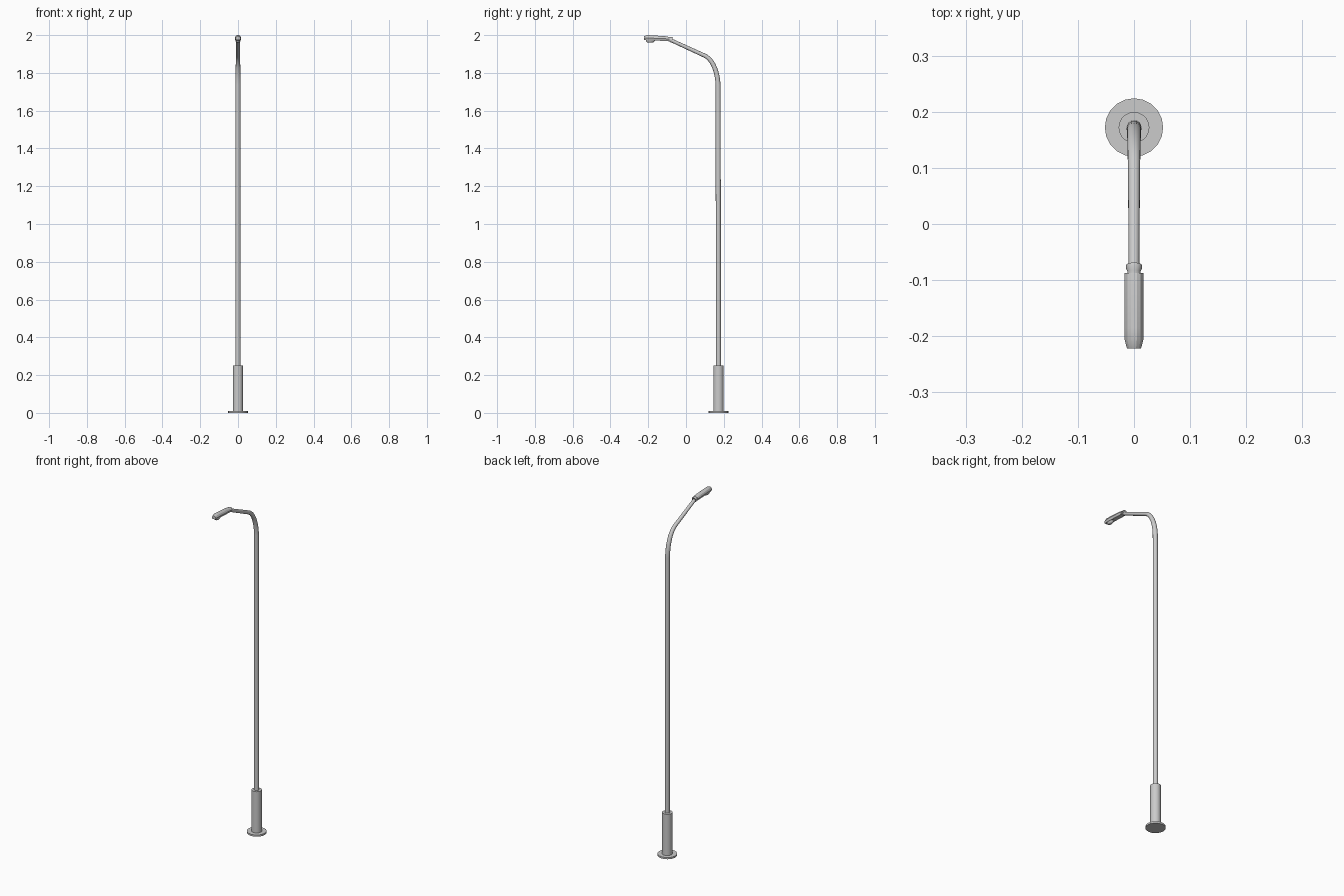
import bpy, bmesh, math
from mathutils import Vector

if "Cube" in bpy.data.objects:
    bpy.data.objects.remove(bpy.data.objects["Cube"])

PY = 0.172  # pole axis in y


def loft(name, rings, angle=35):
    """Skin a list of equal-length closed rings and cap both ends."""
    bm = bmesh.new()
    loops = [[bm.verts.new(p) for p in r] for r in rings]
    n = len(loops[0])
    for a, b in zip(loops, loops[1:]):
        for i in range(n):
            j = (i + 1) % n
            bm.faces.new((a[i], a[j], b[j], b[i]))
    bm.faces.new(loops[0][::-1])
    bm.faces.new(loops[-1])
    bmesh.ops.recalc_face_normals(bm, faces=bm.faces)
    me = bpy.data.meshes.new(name)
    bm.to_mesh(me)
    bm.free()
    ob = bpy.data.objects.new(name, me)
    bpy.context.collection.objects.link(ob)
    bpy.ops.object.select_all(action='DESELECT')
    ob.select_set(True)
    bpy.context.view_layer.objects.active = ob
    bpy.ops.object.shade_smooth_by_angle(angle=math.radians(angle))
    return ob


def tube(name, path, sides=16):
    """Round tube along (y, z, radius) points in the x = 0 plane."""
    rings = []
    for i, (y, z, r) in enumerate(path):
        a, b = path[max(i - 1, 0)], path[min(i + 1, len(path) - 1)]
        t = Vector((0, b[0] - a[0], b[1] - a[1])).normalized()
        u, c = Vector((1, 0, 0)), Vector((0, y, z))
        v = t.cross(u)
        rings.append([c + r * (math.cos(k) * u + math.sin(k) * v)
                      for k in (2 * math.pi * s / sides for s in range(sides))])
    return loft(name, rings)


# Base plate and sleeve
tube("base_plate", [(PY, 0, 0.052), (PY, 0.01, 0.052)], 20)
tube("base_sleeve", [(PY, 0.01, 0.0275), (PY, 0.25, 0.0275)], 20)

# Pole with curved top, running into the straight sloping arm
P0, P1, P2, P3 = [Vector(p) for p in
                  ((0.170, 1.74), (0.165, 1.82), (0.135, 1.878), (0.095, 1.893))]
path = [(PY, 0.245, 0.0135), (0.17, 1.735, 0.0132)]
for i in range(1, 9):
    t = i / 8
    p = P0 * (1-t)**3 + P1 * 3*t*(1-t)**2 + P2 * 3*t*t*(1-t) + P3 * t**3
    path.append((p.x, p.y, 0.0132 - 0.0025 * t))
path.append((-0.082, 1.974, 0.0095))
tube("pole_and_arm", path)

# Flared collar between arm and lamp
tube("lamp_collar", [(-0.074, 1.974, 0.0145), (-0.079, 1.976, 0.0145),
                     (-0.084, 1.977, 0.012), (-0.092, 1.978, 0.012)])

# Lamp housing: faceted section (y, half width, seam z, top z, bottom z)
stations = [(-0.087, 0.0165, 1.979, 1.990, 1.968),
            (-0.110, 0.0170, 1.981, 1.994, 1.969),
            (-0.185, 0.0170, 1.984, 1.999, 1.972),
            (-0.207, 0.0165, 1.984, 2.000, 1.972),
            (-0.222, 0.0125, 1.983, 1.994, 1.974)]
housing = []
for y, w, s, top, bot in stations:
    housing.append([(x * w, y, z) for x, z in (
        (1, s), (0.7, s + (top - s) * 0.7), (0.3, top), (-0.3, top),
        (-0.7, s + (top - s) * 0.7), (-1, s), (-0.75, bot), (0.75, bot))])
loft("lamp_housing", housing, 25)

# Lens bulging below the front of the housing
lens = []
for z, w, y0, y1 in ((1.975, 0.0125, -0.213, -0.158), (1.967, 0.0115, -0.212, -0.166),
                     (1.962, 0.009, -0.206, -0.173), (1.960, 0.005, -0.199, -0.182)):
    c, h = (y0 + y1) / 2, (y1 - y0) / 2
    lens.append([(w * math.cos(k), c + h * math.sin(k), z)
                 for k in (math.pi * s / 6 for s in range(12))])
loft("lamp_lens", lens, 50)
